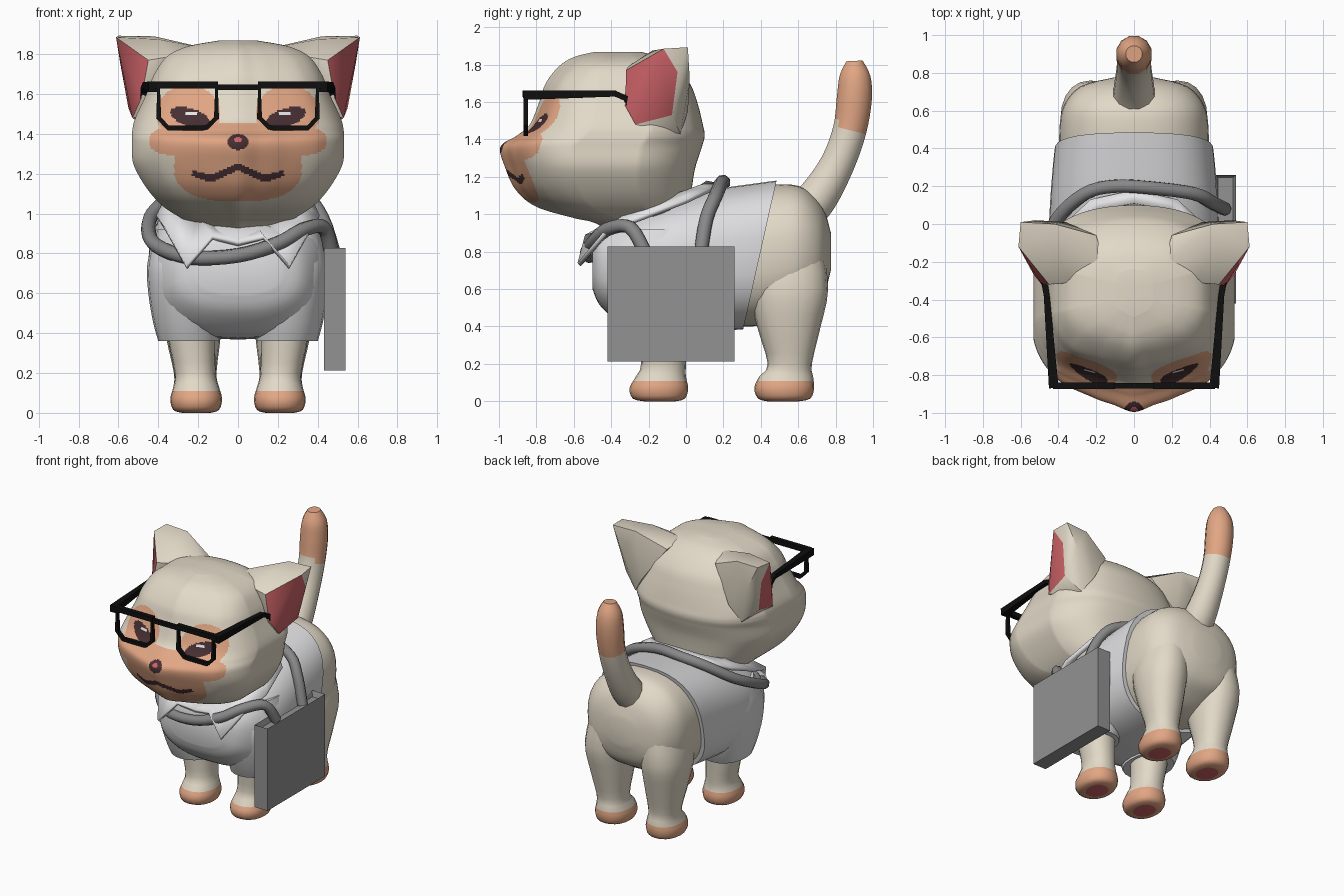
import bpy, bmesh, math
from mathutils import Vector

if "Cube" in bpy.data.objects:
    bpy.data.objects.remove(bpy.data.objects["Cube"])


def material(name, r, g, b):
    lin = [((c / 255 + 0.055) / 1.055) ** 2.4 for c in (r, g, b)]
    m = bpy.data.materials.new(name)
    m.diffuse_color = (*lin, 1)
    m.use_nodes = True
    m.node_tree.nodes["Principled BSDF"].inputs["Base Color"].default_value = m.diffuse_color
    return m


CREAM = material("cream_fur", 226, 217, 199)
ORANGE = material("orange_fur", 226, 166, 132)
BROWN = material("dark_brown", 70, 46, 50)
RED = material("ear_red", 206, 99, 104)
BLACK = material("black_frame", 14, 14, 14)
SHIRT = material("shirt_grey", 222, 222, 224)
COLLAR = material("collar_white", 232, 232, 234)
STRAP = material("strap_grey", 136, 136, 136)
BAG = material("bag_grey", 146, 146, 146)


def finish(name, bm, mats, rule=None, angle=50):
    """Turn a bmesh into an object; rule(face centre) gives the material index."""
    bmesh.ops.recalc_face_normals(bm, faces=bm.faces)
    for f in bm.faces:
        f.smooth = angle > 0
        if rule:
            f.material_index = rule(f.calc_center_median())
    me = bpy.data.meshes.new(name)
    bm.to_mesh(me)
    bm.free()
    for m in mats:
        me.materials.append(m)
    if angle:
        me.set_sharp_from_angle(angle=math.radians(angle))
    ob = bpy.data.objects.new(name, me)
    bpy.context.collection.objects.link(ob)
    return ob


def spline(rows, n, closed=False):
    """Catmull-Rom through tuples, n samples per segment."""
    k, out = len(rows), []
    for i in range(k if closed else k - 1):
        ids = [i - 1, i, i + 1, i + 2]
        ids = [j % k if closed else min(max(j, 0), k - 1) for j in ids]
        p = [rows[j] for j in ids]
        for s in range(n):
            t = s / n
            out.append(tuple(0.5 * (2 * b + (c - a) * t + (2 * a - 5 * b + 4 * c - d) * t * t
                                    + (3 * b - a - 3 * c + d) * t ** 3) for a, b, c, d in zip(*p)))
    return out if closed else out + [tuple(rows[-1])]


def loft(rings, caps=True, closed=False):
    bm = bmesh.new()
    vs = [[bm.verts.new(p) for p in r] for r in rings]
    n = len(vs[0])
    for a, b in zip(vs, vs[1:] + ([vs[0]] if closed else [])):
        for i in range(n):
            bm.faces.new((a[i], a[(i + 1) % n], b[(i + 1) % n], b[i]))
    if caps and not closed:
        bm.faces.new(vs[0])
        bm.faces.new(vs[-1])
    return bm


def oval(n, e=2.0):
    """Unit superellipse."""
    pts = []
    for i in range(n):
        c, s = math.cos(2 * math.pi * i / n), math.sin(2 * math.pi * i / n)
        pts.append((math.copysign(abs(c) ** (2 / e), c), math.copysign(abs(s) ** (2 / e), s)))
    return pts


def column(rows, sx, n=20, e=2.2):
    """Upright loft; rows are (z, x, y, rx, ry)."""
    return loft([[(sx * x + rx * c, y + ry * s, z) for c, s in oval(n, e)]
                 for z, x, y, rx, ry in spline(rows, 3)])


def trunk(rows, e, tilt=lambda y: 0):
    """Loft along y; rows are (y, half width, top, bottom)."""
    return loft([[(w * c, y + tilt(y) * s, (t + b) / 2 + (t - b) / 2 * s) for c, s in oval(36, e)]
                 for y, w, t, b in spline(rows, 4)])


def sweep(pts, radii, n, closed=False):
    pts = [Vector(p) for p in pts]
    if not isinstance(radii, list):
        radii = [radii] * len(pts)
    rings, side = [], None
    for i, p in enumerate(pts):
        if closed:
            t = pts[(i + 1) % len(pts)] - pts[i - 1]
        else:
            t = pts[min(i + 1, len(pts) - 1)] - pts[max(i - 1, 0)]
        t.normalize()
        if side is None:
            side = t.cross(Vector((0, 0, 1)))
            if side.length < 0.1:
                side = Vector((0, 1, 0))
        side = (side - t * side.dot(t)).normalized()
        up = t.cross(side)
        ang = [2 * math.pi * (k + 0.5) / n for k in range(n)]
        rings.append([p + radii[i] * (side * math.cos(a) + up * math.sin(a)) for a in ang])
    return loft(rings, closed=closed)


# Head: horizontal rings with a pointed muzzle, face painted by position
def inside(x, z, cx, cz, rx, rz, e=2):
    return abs((x - cx) / rx) ** e + abs((z - cz) / rz) ** e < 1


def face_paint(c):
    x, z = abs(c.x), c.z
    if c.y > -0.5:
        return 0
    if inside(x, z, 0, 1.372, 0.02, 0.013):
        return 3
    if inside(x, z, 0, 1.36, 0.052, 0.04):
        return 2
    lip = 1.2 + 0.055 * max(0, 1 - x / 0.12) + 0.25 * max(0, x - 0.16)
    if x < 0.23 and lip - 0.038 + 0.1 * max(0, x - 0.13) < z < lip:
        return 2
    if inside(x, z, 0.235, 1.502, 0.032, 0.011):
        return 4
    if inside(x, z - 0.25 * (x - 0.24), 0.24, 1.483, 0.1, 0.046):
        return 2
    if (inside(x, z, 0, 1.24, 0.32, 0.18, 2.6) or inside(x, z, 0, 1.365, 0.445, 0.09, 3)
            or inside(x, z, 0.25, 1.5, 0.16, 0.145)):
        return 1
    return 0


HEAD = [  # z, front y, half width, back y, front curvature
    (0.85, -0.3, 0.2, 0.05, 1), (0.95, -0.48, 0.24, 0.04, 1), (0.98, -0.6, 0.29, 0.03, 1),
    (1.04, -0.8, 0.38, 0.02, 1), (1.13, -0.91, 0.46, 0.03, 1), (1.25, -0.967, 0.525, 0.05, 1),
    (1.36, -0.992, 0.532, 0.085, 0.95), (1.42, -0.905, 0.53, 0.1, 0.6), (1.48, -0.835, 0.515, 0.09, 0.45),
    (1.6, -0.785, 0.46, 0.06, 0.45), (1.7, -0.75, 0.42, 0.02, 0.6), (1.79, -0.68, 0.355, -0.06, 0.9),
    (1.84, -0.6, 0.25, -0.14, 1), (1.868, -0.49, 0.1, -0.24, 1)]
HALF = [(0, 0), (0.2, 0.035), (0.42, 0.075), (0.78, 0.17), (1, 0.36), (1, 0.7), (0.65, 0.93), (0, 1)]
outline = spline(HALF + [(-a, b) for a, b in HALF[-2:0:-1]], 20, True)
rings = []
for z, yf, w, yb, k in spline(HEAD, 14):
    rings.append([(w * max(-1, min(1, u)),
                   yf + (yb - yf) * v * (k + (1 - k) * min(1, v / 0.36)), z) for u, v in outline])
finish("head", loft(rings), [CREAM, ORANGE, BROWN, RED, COLLAR], face_paint, 60)

# Ears: hull with a red opening facing outward
OPENING = [(0.45, -0.32, 1.77), (0.485, -0.325, 1.58), (0.53, -0.27, 1.48),
           (0.55, -0.075, 1.53), (0.592, -0.045, 1.76), (0.612, -0.12, 1.885)]
SHELL = [(0.6, 0.01, 1.893), (0.52, 0.02, 1.72), (0.44, -0.03, 1.43), (0.42, 0, 1.89),
         (0.16, -0.2, 1.83), (0.2, -0.06, 1.79), (0.33, -0.31, 1.79), (0.36, 0.01, 1.55),
         (0.4, -0.18, 1.875), (0.4, -0.28, 1.5)]
for s in (-1, 1):
    bm = bmesh.new()
    rim = [bm.verts.new((s * x, y, z)) for x, y, z in OPENING]
    for x, y, z in SHELL:
        bm.verts.new((s * x, y, z))
    bmesh.ops.convex_hull(bm, input=bm.verts)
    bmesh.ops.delete(bm, geom=[v for v in bm.verts if not v.link_faces], context='VERTS')
    rim = [v for v in rim if v.is_valid]
    for f in bm.faces:
        f.material_index = int(all(v in rim for v in f.verts))
    finish("ear", bm, [CREAM, RED], None, 40)

# Body and tail
finish("body", trunk([(-0.3, 0.3, 1.0, 0.45), (0, 0.37, 1.1, 0.42), (0.3, 0.39, 1.14, 0.4),
                      (0.5, 0.395, 1.16, 0.42), (0.63, 0.37, 1.14, 0.48),
                      (0.73, 0.28, 1.04, 0.56), (0.775, 0.11, 0.9, 0.7)], 2.4), [CREAM])
tail = spline([(0.62, 1.0, 0.12), (0.71, 1.1, 0.11), (0.81, 1.27, 0.095), (0.875, 1.45, 0.093),
               (0.9, 1.62, 0.097), (0.903, 1.74, 0.085), (0.9, 1.82, 0.045)], 4)
finish("tail", sweep([(0, y, z) for y, z, r in tail], [r for y, z, r in tail], 12),
       [CREAM, ORANGE], lambda c: int(c.z + 0.4 * (c.y - 0.88) > 1.46))

# Legs with orange paws and red pads; sleeves over the front pair
FRONT = [(0, 0.21, -0.14, 0.07, 0.085), (0.015, 0.21, -0.145, 0.115, 0.14),
         (0.07, 0.21, -0.145, 0.13, 0.157), (0.13, 0.21, -0.135, 0.115, 0.135),
         (0.2, 0.215, -0.12, 0.103, 0.12), (0.4, 0.235, -0.12, 0.12, 0.135),
         (0.7, 0.25, -0.12, 0.13, 0.16)]
HIND = [(0, 0.21, 0.52, 0.07, 0.085), (0.015, 0.21, 0.525, 0.115, 0.14),
        (0.07, 0.21, 0.525, 0.13, 0.16), (0.13, 0.21, 0.535, 0.115, 0.145),
        (0.2, 0.215, 0.555, 0.107, 0.118), (0.4, 0.225, 0.55, 0.14, 0.17),
        (0.6, 0.23, 0.55, 0.16, 0.21), (0.85, 0.2, 0.54, 0.14, 0.19)]
SLEEVE = [(0.36, 0.245, -0.14, 0.155, 0.19), (0.45, 0.255, -0.14, 0.17, 0.23),
          (0.6, 0.26, -0.14, 0.19, 0.28), (0.75, 0.26, -0.13, 0.195, 0.3),
          (0.92, 0.25, -0.12, 0.16, 0.22)]
for s in (-1, 1):
    for name, rows in (("front_leg", FRONT), ("hind_leg", HIND)):
        mid = Vector((s * rows[0][1], rows[0][2], 0))
        finish(name, column(rows, s), [CREAM, ORANGE, RED],
               lambda c: 2 if (c - mid).length < 0.03 else int(c.z < 0.105))
    finish("sleeve", column(SLEEVE, s), [SHIRT])

# Shirt with a slanted rear hem
finish("shirt", trunk([(-0.5, 0.22, 0.86, 0.6), (-0.45, 0.33, 0.92, 0.5), (-0.3, 0.42, 1.0, 0.39),
                       (-0.1, 0.45, 1.07, 0.37), (0.1, 0.445, 1.13, 0.37), (0.3, 0.43, 1.165, 0.38),
                       (0.395, 0.42, 1.18, 0.385)], 2.6, lambda y: 0.09 * max(0, y + 0.1) / 0.5),
       [SHIRT])

# Collar: band round the neck with two pointed wings
INNER = [(0, -0.42, 0.9), (0.1, -0.41, 0.93), (0.2, -0.36, 0.99), (0.27, -0.28, 1.04),
         (0.31, -0.15, 1.08), (0.29, 0, 1.13), (0.18, 0.08, 1.16), (0, 0.11, 1.18)]
OUTER = [(0, -0.51, 0.86), (0.13, -0.54, 0.89), (0.26, -0.58, 0.74), (0.36, -0.43, 0.92),
         (0.41, -0.24, 0.99), (0.37, 0, 1.08), (0.23, 0.13, 1.14), (0, 0.18, 1.165)]
around = [h + [(-x, y, z) for x, y, z in h[-2:0:-1]] for h in (INNER, OUTER)]
collar = finish("collar", loft(around, caps=False), [COLLAR], None, 30)
collar.modifiers.new("thickness", 'SOLIDIFY').thickness = 0.025

# Shoulder strap
strap = spline([(0.47, -0.22, 0.8), (0.43, -0.3, 0.93), (0.33, -0.42, 0.92), (0.2, -0.5, 0.85),
                (0, -0.53, 0.79), (-0.24, -0.49, 0.78), (-0.41, -0.34, 0.84), (-0.45, -0.15, 0.93),
                (-0.41, 0.02, 1.02), (-0.26, 0.16, 1.13), (-0.1, 0.2, 1.165), (0.1, 0.19, 1.17),
                (0.32, 0.16, 1.1), (0.42, 0.11, 0.98), (0.48, 0.08, 0.8)], 4)
finish("strap", sweep(strap, 0.037, 8), [STRAP])

# Flat bag with a recessed top
bm = bmesh.new()
bmesh.ops.create_cube(bm, size=1)
for v in bm.verts:
    v.co = (0.485 + 0.108 * v.co.x, -0.08 + 0.68 * v.co.y, 0.52 + 0.615 * v.co.z)
top = max(bm.faces, key=lambda f: f.calc_center_median().z)
bmesh.ops.inset_region(bm, faces=[top], thickness=0.02)
bmesh.ops.translate(bm, verts=top.verts, vec=(0, 0, -0.04))
finish("bag", bm, [BAG], None, 0)

# Glasses
LENS = [(0.108, 1.645), (0.398, 1.645), (0.398, 1.48), (0.35, 1.43), (0.16, 1.43), (0.108, 1.48)]
for s in (-1, 1):
    finish("lens_frame", sweep([(s * x, -0.857, z) for x, z in LENS], 0.018, 4, True), [BLACK], None, 0)
    finish("brow_bar", sweep([(s * 0.1, -0.857, 1.645), (s * 0.43, -0.857, 1.645)], 0.025, 4),
           [BLACK], None, 0)
    finish("temple", sweep([(s * 0.425, -0.868, 1.637), (s * 0.462, -0.38, 1.645),
                            (s * 0.472, -0.32, 1.62), (s * 0.482, -0.29, 1.56)],
                           [0.036, 0.022, 0.022, 0.02], 4), [BLACK], None, 0)
finish("bridge", sweep([(-0.11, -0.857, 1.635), (0.11, -0.857, 1.635)], 0.02, 4), [BLACK], None, 0)
